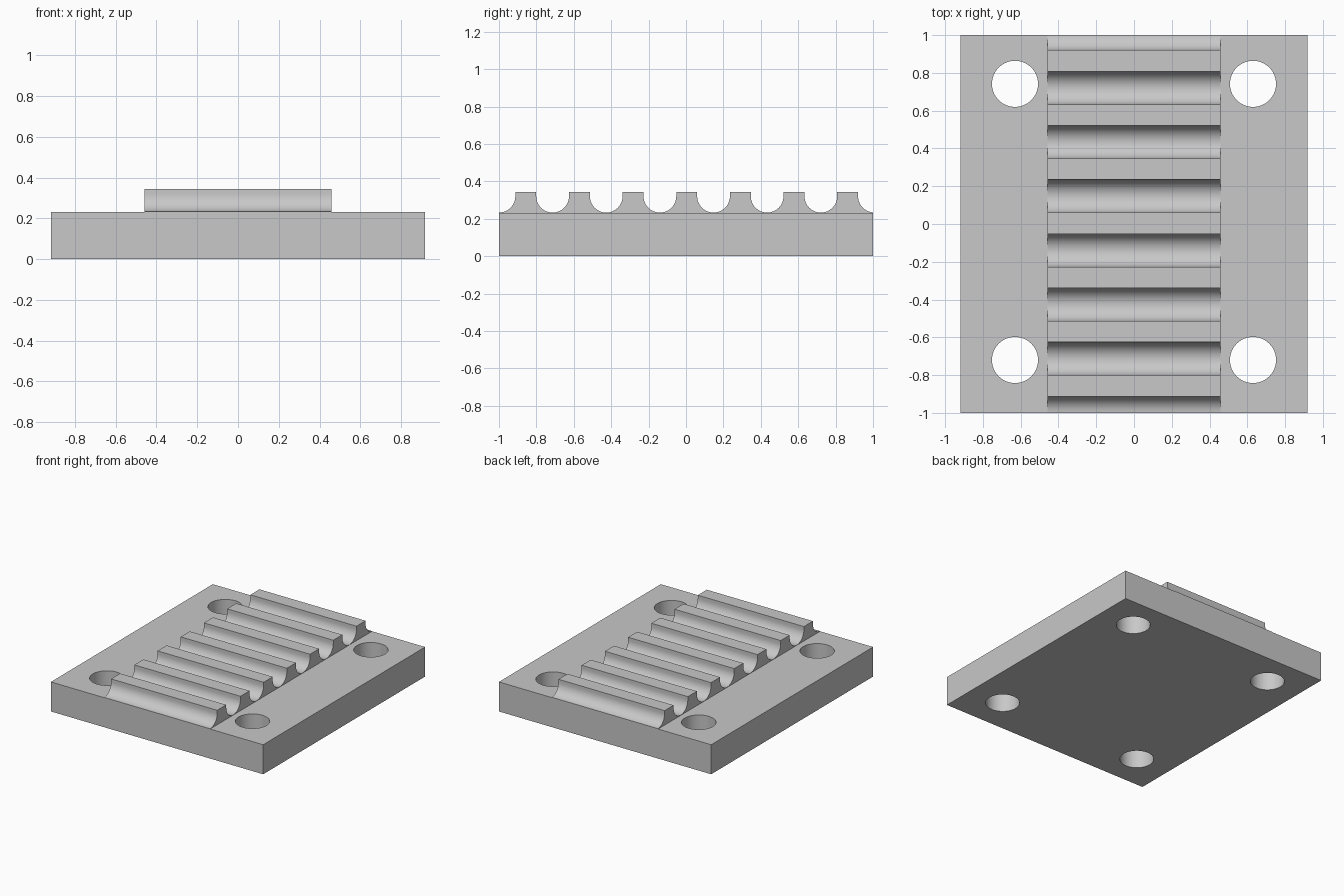
import bpy
import bmesh
import math

HALF_X, HALF_Y, BASE_TOP = 0.918, 1.0, 0.231
RIDGE_X, RIDGE_TOP = 0.459, 0.344
GROOVE_R, PITCH, FIRST = 0.0875, 0.2868, -1.0
GROOVE_Z = BASE_TOP + 0.002 + GROOVE_R

cube = bpy.data.objects.get("Cube")
if cube:
    bpy.data.objects.remove(cube, do_unlink=True)

grey = bpy.data.materials.new("plain_grey")
grey.use_nodes = True
grey.diffuse_color = (0.58, 0.58, 0.58, 1)
grey.node_tree.nodes["Principled BSDF"].inputs["Base Color"].default_value = grey.diffuse_color


def finish(obj):
    """Give the part its colour and smooth only its curved faces."""
    obj.data.materials.clear()
    obj.data.materials.append(grey)
    bpy.ops.object.select_all(action="DESELECT")
    obj.select_set(True)
    bpy.context.view_layer.objects.active = obj
    bpy.ops.object.shade_smooth_by_angle(angle=math.radians(30))


# Base plate
bpy.ops.mesh.primitive_cube_add(size=2, location=(0, 0, BASE_TOP / 2))
base = bpy.context.object
base.name = "base_plate"
base.scale = (HALF_X, HALF_Y, BASE_TOP / 2)
bpy.ops.object.transform_apply(location=True, rotation=False, scale=True)

# Four bolt holes through the plate
for x in (-0.63, 0.63):
    for y in (-0.72, 0.742):
        bpy.ops.mesh.primitive_cylinder_add(vertices=64, radius=0.122, depth=1, location=(x, y, 0.1))
        cutter = bpy.context.object
        cutter.name = "hole_cutter"
        cutter.hide_render = True
        cut = base.modifiers.new("bolt_hole", "BOOLEAN")
        cut.operation = "DIFFERENCE"
        cut.solver = "EXACT"
        cut.object = cutter
        bpy.context.view_layer.objects.active = base
        bpy.ops.object.modifier_apply(modifier=cut.name)
        bpy.data.objects.remove(cutter, do_unlink=True)
finish(base)


# Ridge block: round-bottomed grooves between flat-topped ridges
def groove_floor(y, centre):
    return GROOVE_Z - math.sqrt(GROOVE_R ** 2 - (y - centre) ** 2)


STEPS = 24
LAST = FIRST + 7 * PITCH
profile = [(-HALF_Y, BASE_TOP - 0.01), (-HALF_Y, groove_floor(-HALF_Y, FIRST))]
for n in range(8):
    centre = FIRST + n * PITCH
    points = [(centre - GROOVE_R, RIDGE_TOP)]
    for i in range(STEPS + 1):
        a = math.pi * (1 + i / STEPS)
        points.append((centre + GROOVE_R * math.cos(a), GROOVE_Z + GROOVE_R * math.sin(a)))
    points.append((centre + GROOVE_R, RIDGE_TOP))
    profile += [p for p in points if abs(p[0]) < HALF_Y - 0.001]
profile += [(HALF_Y, groove_floor(HALF_Y, LAST)), (HALF_Y, BASE_TOP - 0.01)]

bm = bmesh.new()
side = bm.faces.new([bm.verts.new((-RIDGE_X, y, z)) for y, z in profile])
grown = bmesh.ops.extrude_face_region(bm, geom=[side], use_keep_orig=True)
moved = [v for v in grown["geom"] if isinstance(v, bmesh.types.BMVert)]
bmesh.ops.translate(bm, verts=moved, vec=(2 * RIDGE_X, 0, 0))
bmesh.ops.recalc_face_normals(bm, faces=bm.faces)
mesh = bpy.data.meshes.new("ridge_block")
bm.to_mesh(mesh)
bm.free()
ridges = bpy.data.objects.new("ridge_block", mesh)
bpy.context.collection.objects.link(ridges)
finish(ridges)
